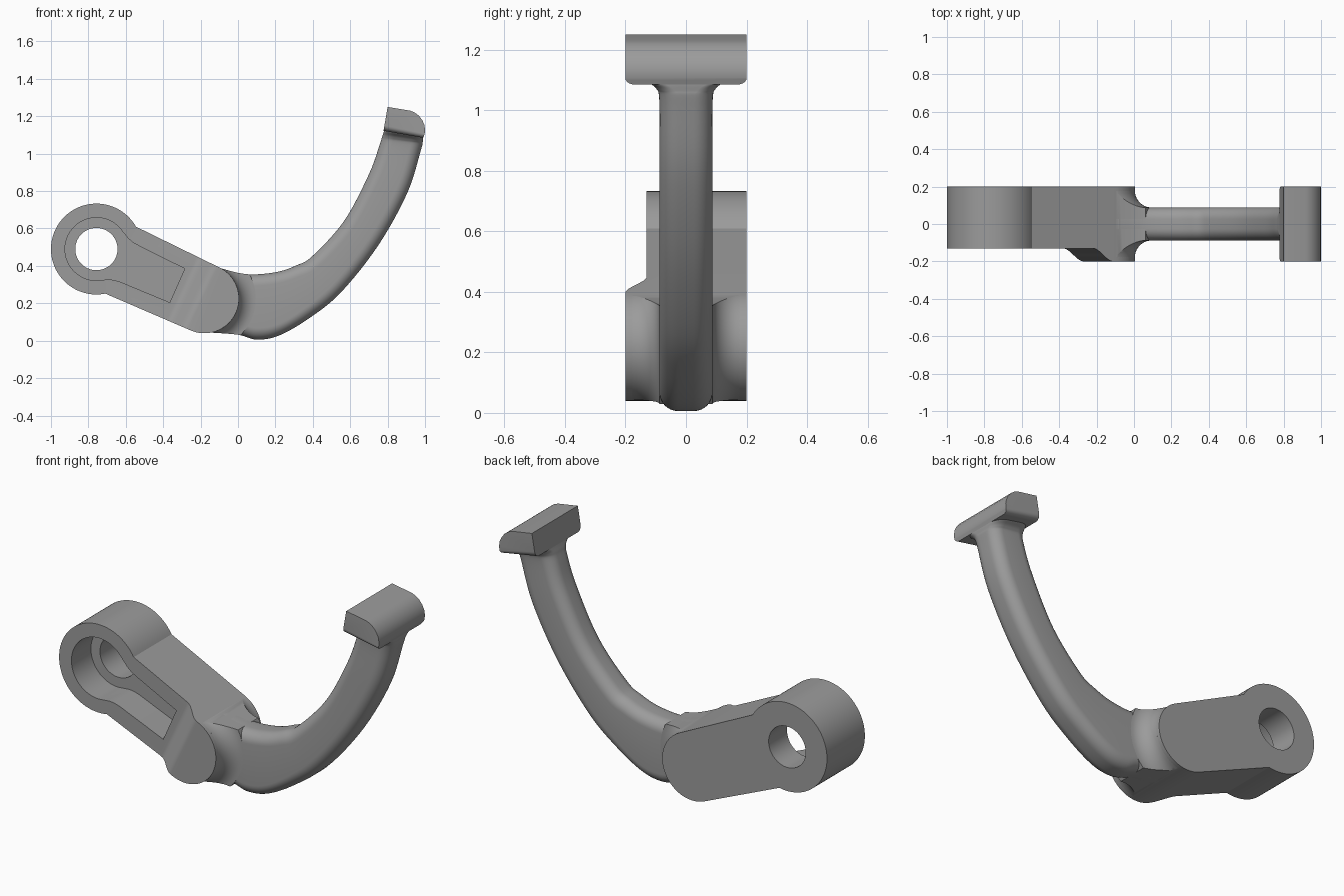
import bpy, bmesh, math
from mathutils import Vector

if "Cube" in bpy.data.objects:
    bpy.data.objects.remove(bpy.data.objects["Cube"])

grey = bpy.data.materials.new("plain grey")
grey.diffuse_color = (0.33, 0.33, 0.33, 1)
grey.use_nodes = True
grey.node_tree.nodes["Principled BSDF"].inputs["Base Color"].default_value = grey.diffuse_color


def finish(name, bm):
    bmesh.ops.recalc_face_normals(bm, faces=bm.faces)
    me = bpy.data.meshes.new(name)
    bm.to_mesh(me)
    bm.free()
    ob = bpy.data.objects.new(name, me)
    me.materials.append(grey)
    bpy.context.collection.objects.link(ob)
    return ob


def skin(name, rings):
    """Closed solid through a list of equal-length rings of points."""
    bm = bmesh.new()
    vs = [[bm.verts.new(p) for p in ring] for ring in rings]
    n = len(vs[0])
    for a, b in zip(vs, vs[1:]):
        for i in range(n):
            j = (i + 1) % n
            bm.faces.new((a[i], a[j], b[j], b[i]))
    bm.faces.new(vs[0])
    bm.faces.new(vs[-1])
    return finish(name, bm)


def prism(name, pts, y0, y1):
    return skin(name, [[(x, y, z) for x, z in pts] for y in (y0, y1)])


def arc(c, r, a0, a1, n):
    angles = [math.radians(a0 + (a1 - a0) * i / n) for i in range(n + 1)]
    return [(c[0] + r * math.cos(a), c[1] + r * math.sin(a)) for a in angles]


def boolean(ob, tool, op):
    m = ob.modifiers.new("bool", 'BOOLEAN')
    m.operation, m.object, m.solver = op, tool, 'EXACT'
    bpy.context.view_layer.objects.active = ob
    bpy.ops.object.modifier_apply(modifier=m.name)
    bpy.data.objects.remove(tool, do_unlink=True)


HUB, END = (-0.757, 0.49), (-0.18, 0.225)

# Lever body: hub ring and tapered link with a rounded end
body = prism("lever_body", arc(HUB, 0.243, 29.5, 281.3, 72)
             + arc(END, 0.185, -113, 64, 48), -0.2, 0.2)

# Lower the front face, leaving a raised boss behind a soft S-shaped step
U, V = Vector((0.904, 0, -0.427)), Vector((0.427, 0, 0.904))
step = [(-1.5, -0.3), (-1.5, -0.13)]
for i in range(13):
    t = i / 12
    step.append((-0.39 + 0.12 * t, -0.13 - 0.07 * t * t * (3 - 2 * t)))
step.append((-0.27, -0.3))
boolean(body, skin("step_cutter", [[U * u + V * v + Vector((0, y, 0)) for u, y in step]
                                   for v in (-1, 1.2)]), 'DIFFERENCE')

# Keyhole pocket and through hole
pocket = arc(HUB, 0.168, 35, 270, 56) + [
    (-0.69, 0.328), (-0.66, 0.324), (-0.63, 0.315), (-0.365, 0.205),
    (-0.285, 0.385), (-0.53, 0.507), (-0.56, 0.524), (-0.585, 0.545)]
boolean(body, prism("pocket_cutter", pocket, -0.4, 0.04), 'DIFFERENCE')
boolean(body, prism("hole_cutter", arc(HUB, 0.113, 0, 354, 59), -0.4, 0.4), 'DIFFERENCE')

# Curved arm stations: inner x, z, outer x, z, half width
stations = [
    (-0.15, 0.405, -0.17, 0.045, 0.088), (0, 0.363, 0, 0.032, 0.088),
    (0.1, 0.355, 0.1, 0.006, 0.088), (0.22, 0.37, 0.22, 0.028, 0.088),
    (0.31, 0.402, 0.38, 0.12, 0.088), (0.395, 0.45, 0.55, 0.258, 0.088),
    (0.567, 0.64, 0.75, 0.51, 0.088), (0.70, 0.89, 0.905, 0.79, 0.088),
    (0.758, 1.05, 0.978, 1.02, 0.088), (0.772, 1.095, 0.988, 1.065, 0.1),
    (0.782, 1.125, 0.99, 1.092, 0.135), (0.79, 1.16, 0.985, 1.12, 0.14)]


def smooth_path(pts, n):
    out = []
    for i in range(len(pts) - 1):
        p = [pts[max(0, min(len(pts) - 1, i + k))] for k in (-1, 0, 1, 2)]
        for s in range(n):
            t = s / n
            out.append([0.5 * (2 * b + (c - a) * t + (2 * a - 5 * b + 4 * c - d) * t * t
                               + (3 * b - a - 3 * c + d) * t ** 3) for a, b, c, d in zip(*p)])
    return out + [list(pts[-1])]


def arm_loft(name, rad, extra=0.0):
    rings = []
    for x0, z0, x1, z1, w in smooth_path(stations, 6):
        a, b = Vector((x0, 0, z0)), Vector((x1, 0, z1))
        mid, axis, h = (a + b) / 2, (b - a).normalized(), (b - a).length / 2
        w += extra
        ring = []
        for sx, sy, a0 in ((1, 1, 0), (-1, 1, 90), (-1, -1, 180), (1, -1, 270)):
            for p, q in arc((sx * (h - rad), sy * (w - rad)), rad, a0, a0 + 90, 8):
                ring.append(mid + axis * p + Vector((0, q, 0)))
        rings.append(ring)
    return skin(name, rings)


arm = arm_loft("curved_arm", 0.062)

# Concave fillet collar between the boss and the arm, trimmed to the arm outline
fillet = [(0.275 - 0.09 * math.cos(t * math.pi / 20), 0.178 - 0.09 * math.sin(t * math.pi / 20))
          for t in range(11)]
profile = [(0.183, 0.18)] + fillet
profile += [(r, -y) for r, y in reversed(profile)]
collar = skin("fillet_collar", [[(x, y, z) for x, z in arc(END, r, 0, 355, 71)]
                                for r, y in profile])
boolean(collar, arm_loft("collar_trim", 0.02, 0.2), 'INTERSECT')

# Crosswise head at the arm tip, with rounded lower end edges
head_pts = [(0.778, 1.122), (0.99, 1.085), (0.998, 1.105), (1.0, 1.13), (0.996, 1.155),
            (0.985, 1.18), (0.967, 1.203), (0.945, 1.22), (0.92, 1.23), (0.80, 1.25)]
head = prism("tip_head", head_pts, -0.2, 0.2)
bm = bmesh.new()
bm.from_mesh(head.data)
ends = [e for e in bm.edges if e.verts[0].co.y * e.verts[1].co.y > 0
        and {round(v.co.x, 3) for v in e.verts} == {0.778, 0.99}]
bmesh.ops.bevel(bm, geom=ends, offset=0.03, segments=6, profile=0.5, affect='EDGES')
bm.to_mesh(head.data)
bm.free()

# Smooth shading with crisp edges
for ob in (body, arm, collar, head):
    ob.select_set(True)
bpy.context.view_layer.objects.active = body
bpy.ops.object.shade_smooth_by_angle(angle=math.radians(30))
